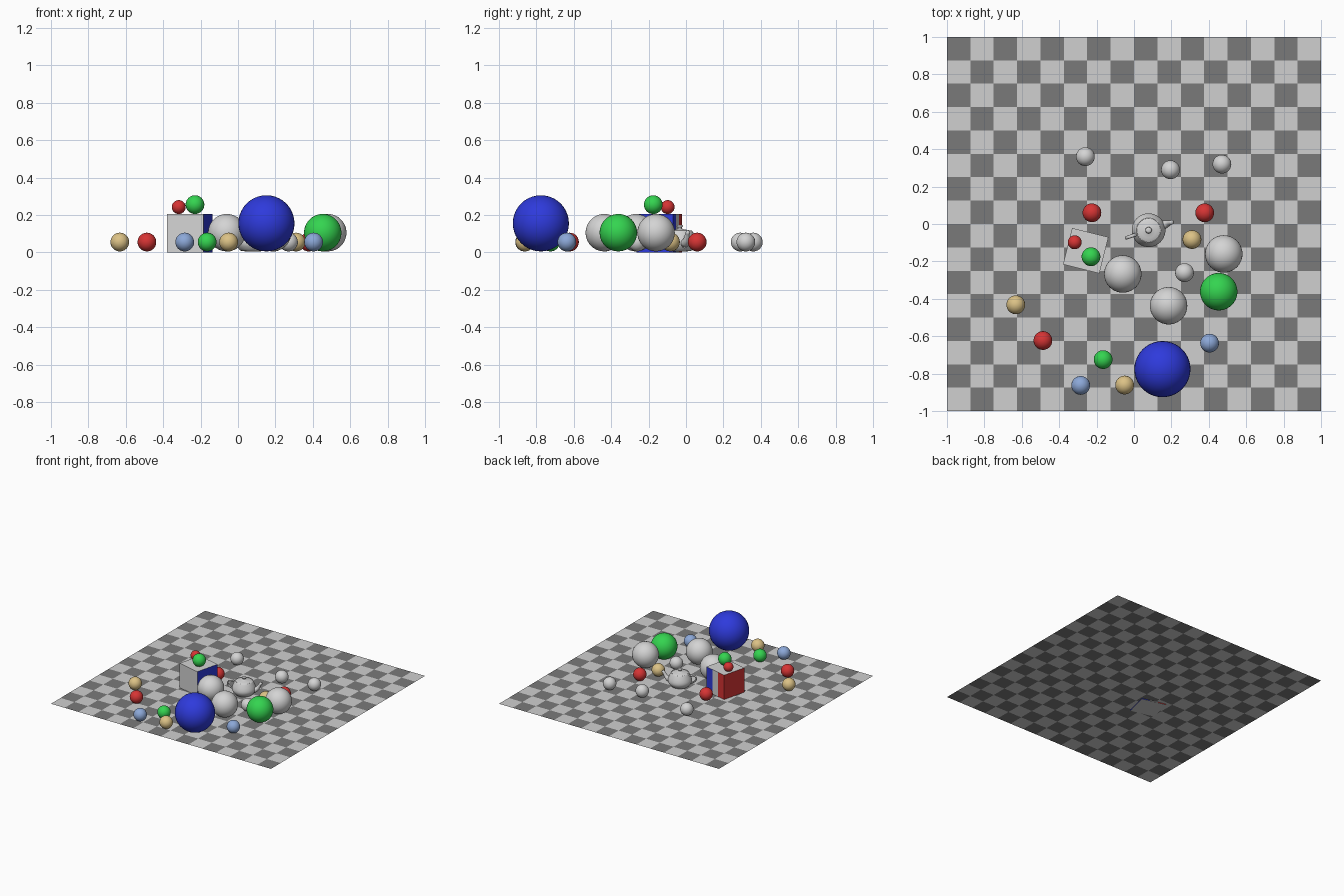
import bpy, bmesh, math
from mathutils import Matrix, Vector

if "Cube" in bpy.data.objects:
    bpy.data.objects.remove(bpy.data.objects["Cube"])

FLOOR = 0.005


def srgb(r, g, b):
    def lin(c):
        c /= 255
        return c / 12.92 if c <= 0.04045 else ((c + 0.055) / 1.055) ** 2.4
    return (lin(r), lin(g), lin(b), 1)


def material(name, *rgb):
    m = bpy.data.materials.new(name)
    m.diffuse_color = srgb(*rgb)
    m.use_nodes = True
    m.node_tree.nodes["Principled BSDF"].inputs["Base Color"].default_value = m.diffuse_color
    return m


LIGHT = material("light tile grey", 208, 208, 208)
DARK = material("dark tile grey", 122, 122, 122)
GREY = material("pale grey", 212, 212, 212)
RED = material("red", 214, 52, 52)
GREEN = material("green", 52, 212, 80)
BLUE = material("deep blue", 46, 58, 220)
SKY = material("dusty blue", 140, 168, 216)
TAN = material("tan", 220, 194, 134)


def make(name, bm, mats, smooth=False):
    me = bpy.data.meshes.new(name)
    bmesh.ops.recalc_face_normals(bm, faces=bm.faces)
    for f in bm.faces:
        f.smooth = smooth
    bm.to_mesh(me)
    bm.free()
    for m in mats:
        me.materials.append(m)
    ob = bpy.data.objects.new(name, me)
    bpy.context.collection.objects.link(ob)
    return ob


# chequered floor, 16 x 16 tiles
bm = bmesh.new()
bmesh.ops.create_grid(bm, x_segments=16, y_segments=16, size=1,
                      matrix=Matrix.Translation((0, 0, FLOOR)))
for f in bm.faces:
    c = f.calc_center_median()
    f.material_index = (math.floor((c.x + 1) * 8) + math.floor((c.y + 1) * 8)) % 2
make("floor", bm, [LIGHT, DARK])


# balls: (x, y, radius, resting height)
def ball(name, mat, x, y, r=0.05, base=FLOOR):
    bm = bmesh.new()
    bmesh.ops.create_uvsphere(bm, u_segments=40, v_segments=20, radius=r,
                              matrix=Matrix.Translation((x, y, base + r)))
    make(name, bm, [mat], True)


BALLS = [
    ("grey_ball", GREY, [(-.26, .36), (.195, .29), (.47, .32), (.27, -.26),
                         (-.06, -.267, .1), (.185, -.437, .1), (.48, -.16, .1)]),
    ("red_ball", RED, [(-.225, .06), (.378, .06), (-.487, -.623),
                       (-.317, -.098, .037, .205)]),
    ("tan_ball", TAN, [(.31, -.083), (-.632, -.432), (-.05, -.861)]),
    ("sky_ball", SKY, [(.404, -.637), (-.285, -.863)]),
    ("green_ball", GREEN, [(-.165, -.725), (-.23, -.175, .05, .205),
                           (.453, -.362, .1)]),
    ("blue_ball", BLUE, [(.152, -.776, .15)]),
]
for name, mat, spots in BALLS:
    for i, s in enumerate(spots):
        ball(f"{name}_{i + 1}", mat, *s)

# box with blue, grey and red sides; its back carries three upright bands
bm = bmesh.new()
bmesh.ops.create_cube(bm, size=0.2)
for x in (-1 / 30, 1 / 30):
    back = [f for f in bm.faces if f.normal.y > 0.9]
    geom = back + list({e for f in back for e in f.edges}) + list({v for f in back for v in f.verts})
    bmesh.ops.bisect_plane(bm, geom=geom, plane_co=(x, 0, 0), plane_no=(1, 0, 0))
for f in bm.faces:
    n, c = f.normal, f.calc_center_median()
    if n.x > 0.9 or (n.y > 0.9 and c.x > 0.03):
        f.material_index = 1
    elif n.x < -0.9 or (n.y > 0.9 and c.x < -0.03):
        f.material_index = 2
box = make("box", bm, [GREY, BLUE, RED])
box.scale.z = 1.025
box.location = (-.258, -.143, .1025)
box.rotation_euler.z = math.radians(-14)

# teapot, in units of its own, scaled down at the end
S = 0.045
POT = Matrix.Translation((.078, -.033, FLOOR)) @ Matrix.Rotation(math.radians(19), 4, 'Z') @ Matrix.Scale(S, 4)


def lathe(name, profile, n=40):
    bm = bmesh.new()
    vs = [bm.verts.new((r, 0, z)) for r, z in profile]
    es = [bm.edges.new(p) for p in zip(vs, vs[1:])]
    bmesh.ops.spin(bm, geom=vs + es, axis=(0, 0, 1), cent=(0, 0, 0),
                   angle=math.tau, steps=n)
    bmesh.ops.remove_doubles(bm, verts=bm.verts, dist=1e-4)
    make(name, bm, [GREY], True).matrix_world = POT


def tube(name, path, n=16):
    """Sweep round sections along a path of (x, z, radius in plane, radius across)."""
    bm = bmesh.new()
    rings = []
    for i, (x, z, a, b) in enumerate(path):
        p, q = path[max(i - 1, 0)], path[min(i + 1, len(path) - 1)]
        t = Vector((q[0] - p[0], 0, q[1] - p[1])).normalized()
        side = Vector((-t.z, 0, t.x))
        rings.append([bm.verts.new(Vector((x, 0, z)) + side * a * math.cos(k * math.tau / n)
                                   + Vector((0, b * math.sin(k * math.tau / n), 0)))
                      for k in range(n)])
    for r, s in zip(rings, rings[1:]):
        for k in range(n):
            bm.faces.new((r[k], r[(k + 1) % n], s[(k + 1) % n], s[k]))
    bm.faces.new(rings[0])
    bm.faces.new(rings[-1])
    make(name, bm, [GREY], True).matrix_world = POT


lathe("teapot_body", [(0, 0), (1.1, .02), (1.45, .1), (1.6, .25), (1.85, .55), (1.98, .85),
                      (2, 1.1), (1.95, 1.4), (1.8, 1.8), (1.63, 2.15), (1.5, 2.4),
                      (1.44, 2.48), (1.4, 2.46), (1.4, 2.4)])
lathe("teapot_lid", [(1.4, 2.4), (1.28, 2.46), (.9, 2.55), (.45, 2.63), (.22, 2.72),
                     (.2, 2.8), (.32, 2.92), (.38, 3.0), (.33, 3.1), (.18, 3.15), (0, 3.16)])
tube("teapot_spout", [(1.6, .95, .55, .62), (2.05, 1.08, .45, .5), (2.4, 1.4, .34, .38),
                      (2.6, 1.8, .27, .3), (2.8, 2.15, .24, .26), (3.02, 2.38, .24, .25)])
tube("teapot_handle", [(-1.55, 2.12, .13, .2), (-2.2, 2.13, .13, .2), (-2.65, 2.05, .13, .2),
                       (-2.83, 1.75, .13, .2), (-2.75, 1.4, .13, .2), (-2.45, 1.05, .13, .2),
                       (-1.85, .72, .13, .2)])
